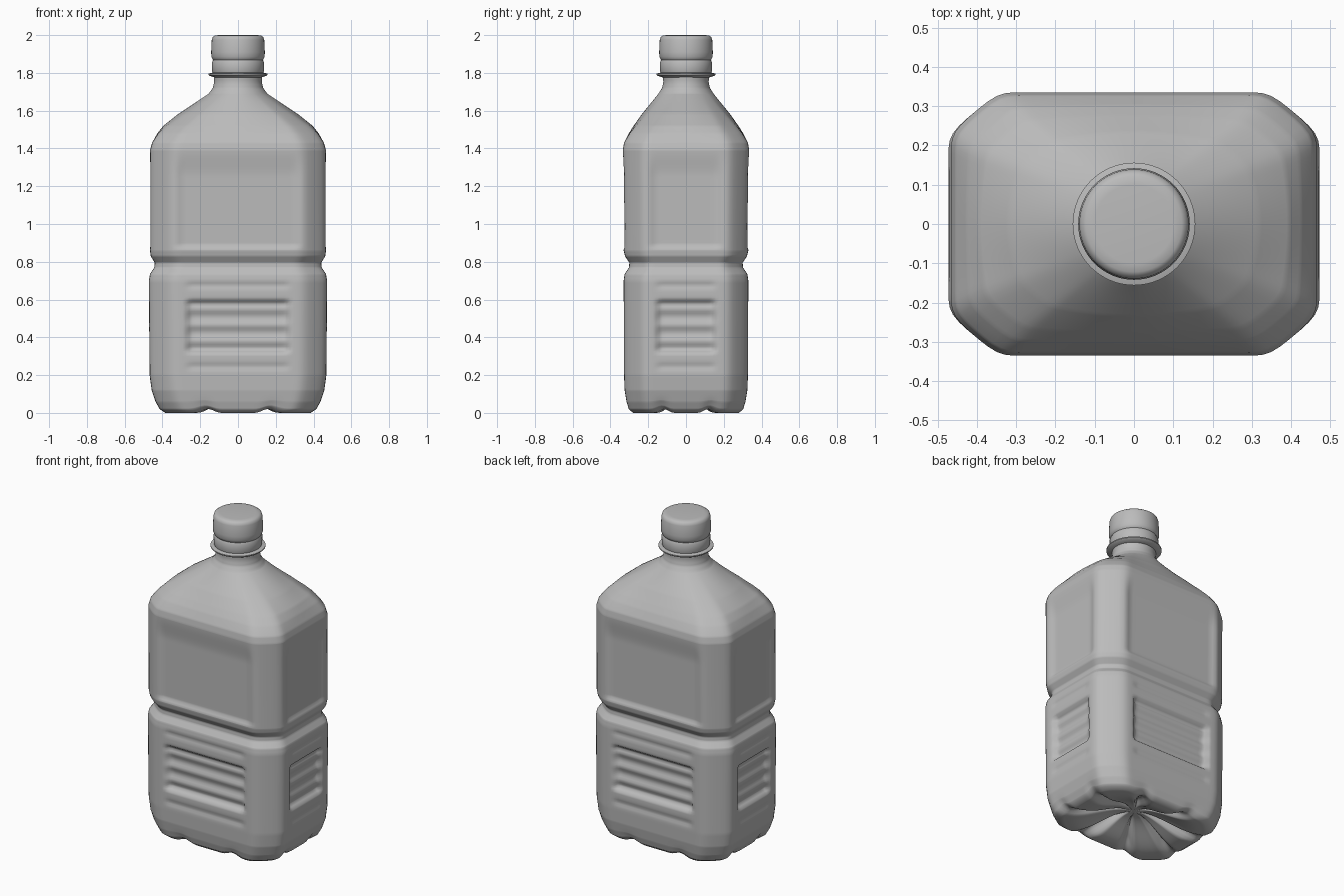
import bpy, bmesh, math

cube = bpy.data.objects.get("Cube")
if cube:
    bpy.data.objects.remove(cube)

grey = bpy.data.materials.new("plain grey plastic")
grey.use_nodes = True
tone = (0.5, 0.5, 0.5, 1)
grey.diffuse_color = tone
grey.node_tree.nodes["Principled BSDF"].inputs["Base Color"].default_value = tone

HALF_W, HALF_D = 0.47, 0.33


def smooth(lo, hi, v):
    t = min(1, max(0, (v - lo) / (hi - lo)))
    return t * t * (3 - 2 * t)


def window(v, lo, hi, soft):
    """1 between lo and hi, fading to 0 outside."""
    return smooth(lo - soft, lo + soft, v) * (1 - smooth(hi - soft, hi + soft, v))


def bump(v, centre, width):
    return math.exp(-((v - centre) / width) ** 2)


def make_object(name, bm, angle):
    bmesh.ops.recalc_face_normals(bm, faces=bm.faces)
    mesh = bpy.data.meshes.new(name)
    bm.to_mesh(mesh)
    bm.free()
    mesh.materials.append(grey)
    obj = bpy.data.objects.new(name, mesh)
    bpy.context.collection.objects.link(obj)
    bpy.ops.object.select_all(action="DESELECT")
    obj.select_set(True)
    bpy.context.view_layer.objects.active = obj
    bpy.ops.object.shade_smooth_by_angle(angle=math.radians(angle))
    return obj


def loft(bm, rings):
    rows = [[bm.verts.new(p) for p in ring] for ring in rings]
    for low, high in zip(rows, rows[1:]):
        for i in range(len(low)):
            j = (i + 1) % len(low)
            bm.faces.new((low[i], low[j], high[j], high[i]))
    return rows


def lathe(name, profile, steps=64):
    """Solid of revolution from (radius, height) pairs, capped at both ends."""
    bm = bmesh.new()
    turn = [math.tau * i / steps for i in range(steps)]
    rows = loft(bm, [[(r * math.cos(t), r * math.sin(t), z) for t in turn] for r, z in profile])
    bm.faces.new(rows[0])
    bm.faces.new(rows[-1])
    return make_object(name, bm, 40)


# Cross-section: a rectangle with cut corners, subdivided and slightly softened
corners = [(0.35, -HALF_D), (HALF_W, -0.23), (HALF_W, 0.23), (0.35, HALF_D)]
corners += [(-x, -y) for x, y in corners]
counts = [5, 26, 5, 38] * 2
section = []
for k, n in enumerate(counts):
    (x0, y0), (x1, y1) = corners[k], corners[(k + 1) % 8]
    section += [(x0 + (x1 - x0) * i / n, y0 + (y1 - y0) * i / n) for i in range(n)]
for _ in range(3):
    m = len(section)
    section = [tuple((section[i - 1][c] + 2 * section[i][c] + section[(i + 1) % m][c]) / 4
                     for c in (0, 1)) for i in range(m)]

# Body outline: height, half width, half depth
outline = [
    (0, 0.385, 0.28), (0.02, 0.415, 0.303), (0.06, 0.437, 0.315), (0.12, 0.457, 0.325),
    (0.2, 0.468, 0.328), (0.7, 0.472, 0.33), (0.735, 0.466, 0.325), (0.77, 0.443, 0.302),
    (0.795, 0.441, 0.3), (0.83, 0.462, 0.323), (0.86, 0.466, 0.33), (1.39, 0.466, 0.335),
    (1.43, 0.455, 0.328), (1.48, 0.427, 0.303), (1.52, 0.395, 0.277), (1.58, 0.32, 0.235),
    (1.65, 0.215, 0.178), (1.69, 0.155, 0.146), (1.72, 0.134, 0.127),
    (1.75, 0.126, 0.12), (1.79, 0.126, 0.122)]


def sizes(z):
    for (z0, a0, b0), (z1, a1, b1) in zip(outline, outline[1:]):
        if z <= z1:
            t = (z - z0) / (z1 - z0)
            return a0 + (a1 - a0) * t, b0 + (b1 - b0) * t
    return outline[-1][1:]


def recess(along, z, label_half, grip_half):
    """Depth of the label field, grip panel and moulded grooves on a wall."""
    label = 0.014 * window(along, -label_half, label_half, 0.03)
    label *= smooth(0.865, 0.89, z) * (1 - smooth(1.25, 1.4, z))
    span = window(along, -grip_half, grip_half, 0.016)
    grip = span * window(z, 0.325, 0.59, 0.016)
    ribs = sum(bump(z, c, 0.025) for c in (0.38, 0.465, 0.55))
    grooves = sum(bump(z, c, 0.016) for c in (0.245, 0.675))
    return label + grip * (0.032 - 0.014 * ribs) + 0.007 * span * grooves


def foot_fold(x, y):
    return max(0, math.cos(8 * math.atan2(y / HALF_D, x / HALF_W) + math.pi)) ** 3


def body_ring(z):
    a, b = sizes(z)
    roundness = smooth(1.42, 1.73, z)
    ring = []
    for x, y in section:
        u, v = x / HALF_W, y / HALF_D
        length = math.hypot(u, v)
        px = a * (u + (u / length - u) * roundness)
        py = b * (v + (v / length - v) * roundness)
        if 0.2 < z < 1.42:
            if abs(v) > 0.97:
                py -= math.copysign(recess(x, z, 0.32, 0.265), y)
            elif abs(u) > 0.97:
                px -= math.copysign(recess(y, z, 0.18, 0.15), x)
        lift = 0.02 * foot_fold(x, y) * (1 - smooth(0, 0.1, z))
        ring.append((px, py, z + lift))
    return ring


# Base rises towards the middle with folds running out between the feet
def base_ring(s):
    ring = []
    for x, y, z in body_ring(0):
        fold = 0.035 * foot_fold(x, y) * window(s, 0.25, 0.85, 0.15)
        ring.append((x * s, y * s, z * s + fold + 0.09 * (1 - smooth(0.1, 0.88, s))))
    return ring


bm = bmesh.new()
levels = sorted({round(i * 0.0125, 4) for i in range(144)} | {row[0] for row in outline})
rings = [base_ring(0.02 + 0.98 * i / 20) for i in range(20)]
rings += [body_ring(z) for z in levels]
rows = loft(bm, rings)
bm.faces.new(rows[0])
bm.faces.new(rows[-1])
make_object("bottle_body", bm, 60)

# Neck flange, tamper band and screw cap
lathe("neck_flange", [(0.12, 1.775), (0.15, 1.785), (0.156, 1.79), (0.156, 1.796), (0.13, 1.803)])
lathe("tamper_band", [(0.13, 1.79), (0.137, 1.81), (0.138, 1.855), (0.132, 1.868), (0.125, 1.87)])
lathe("screw_cap", [(0.125, 1.862), (0.134, 1.87), (0.141, 1.885), (0.142, 1.91),
                    (0.139, 1.975), (0.134, 1.99), (0.122, 1.998), (0.1, 2.0)])
